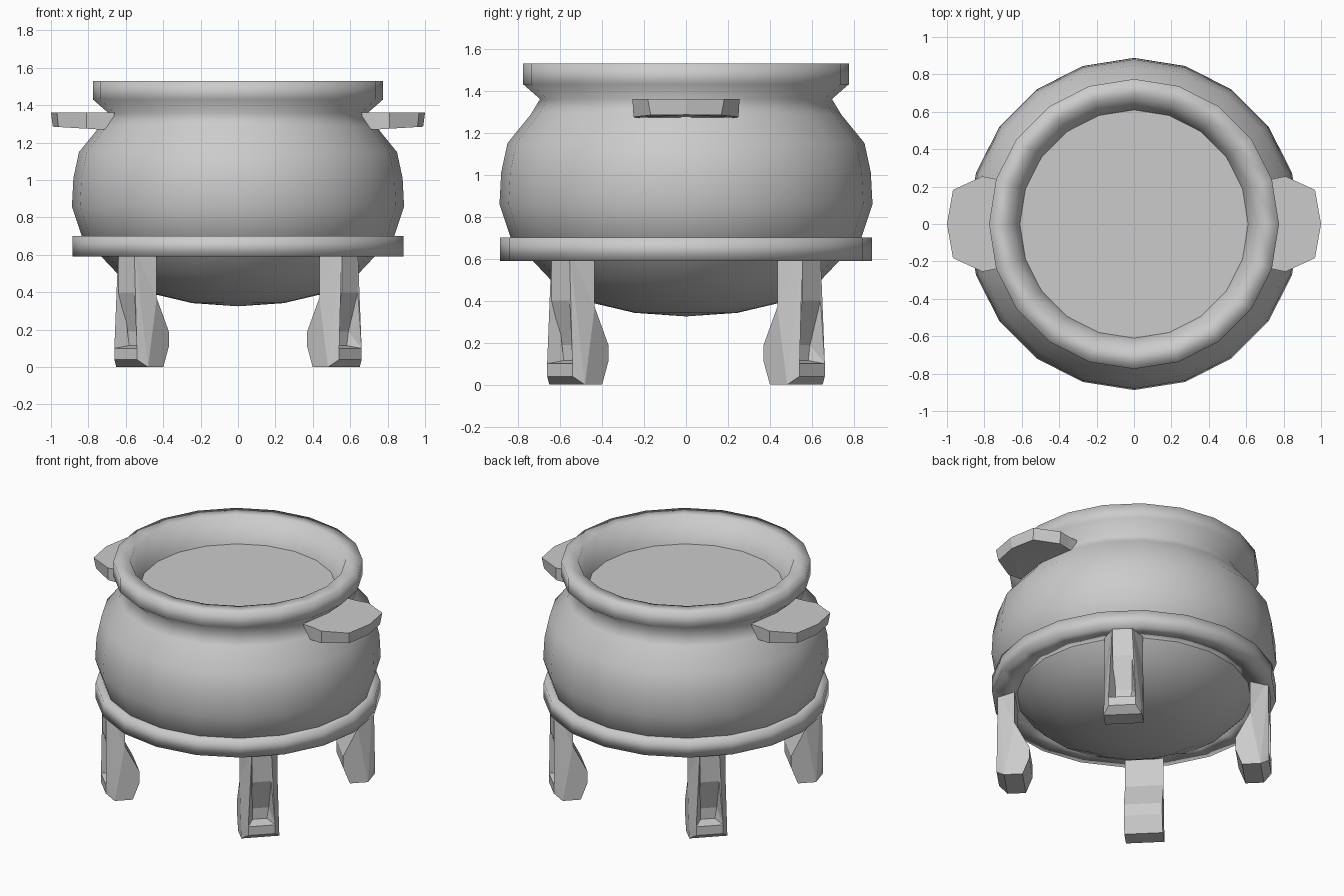
import bpy, bmesh, math

if "Cube" in bpy.data.objects:
    bpy.data.objects.remove(bpy.data.objects["Cube"])

SIDES = 20


def finish(name, bm, smooth=False):
    bmesh.ops.remove_doubles(bm, verts=bm.verts, dist=1e-5)
    bmesh.ops.recalc_face_normals(bm, faces=bm.faces)
    for f in bm.faces:
        f.smooth = smooth
    mesh = bpy.data.meshes.new(name)
    bm.to_mesh(mesh)
    bm.free()
    obj = bpy.data.objects.new(name, mesh)
    bpy.context.collection.objects.link(obj)
    return obj


def lathe(name, profile, closed=False):
    bm = bmesh.new()
    rings = []
    for r, z in profile:
        ring = []
        for i in range(SIDES):
            a = 2 * math.pi * i / SIDES
            ring.append(bm.verts.new((r * math.cos(a), r * math.sin(a), z)))
        rings.append(ring)
    n = len(rings)
    for k in range(n if closed else n - 1):
        a, b = rings[k], rings[(k + 1) % n]
        for i in range(SIDES):
            j = (i + 1) % SIDES
            bm.faces.new((a[i], a[j], b[j], b[i]))
    return finish(name, bm, True)


def prism(name, side_a, side_b, rot=0.0):
    """Solid between two matching outlines, turned about z."""
    bm = bmesh.new()
    a = [bm.verts.new(p) for p in side_a]
    b = [bm.verts.new(p) for p in side_b]
    caps = [bm.faces.new(a), bm.faces.new(b[::-1])]
    for i in range(len(a)):
        j = (i + 1) % len(a)
        bm.faces.new((a[i], b[i], b[j], a[j]))
    bmesh.ops.triangulate(bm, faces=caps)
    obj = finish(name, bm)
    obj.rotation_euler.z = rot
    return obj


# Pot: rounded bottom, belly, neck and flared rim
lathe("pot_body", [
    (0, 0.325), (0.245, 0.342), (0.44, 0.388), (0.645, 0.50), (0.73, 0.59),
    (0.835, 0.70), (0.888, 0.86), (0.88, 1.01), (0.85, 1.15), (0.74, 1.285),
    (0.695, 1.36), (0.775, 1.43), (0.775, 1.53), (0.67, 1.53), (0.61, 1.36)])

# Band around the belly
lathe("belly_band", [(0.72, 0.59), (0.885, 0.59), (0.885, 0.70), (0.80, 0.70)], closed=True)

# Flat surface of the contents
bm = bmesh.new()
bmesh.ops.create_circle(bm, cap_ends=True, segments=SIDES, radius=0.612)
contents = finish("contents", bm)
contents.location.z = 1.36

# Four legs with turned-up toes: (radius, height, half width)
LEG = [(0.845, 0.64, 0.06), (0.845, 0.40, 0.06), (0.778, 0.19, 0.057),
       (0.778, 0.115, 0.045), (0.85, 0.10, 0.085), (0.85, 0.04, 0.085),
       (0.80, 0.0, 0.12), (0.685, 0.0, 0.12), (0.643, 0.11, 0.12),
       (0.643, 0.19, 0.12), (0.735, 0.37, 0.12), (0.735, 0.64, 0.12)]
for k, tag in enumerate(("back_right", "back_left", "front_left", "front_right")):
    prism("leg_" + tag, [(r, -w, z) for r, z, w in LEG], [(r, w, z) for r, z, w in LEG],
          math.pi / 4 + k * math.pi / 2)

# Two slab handles
TOP = [(0.66, 0.235), (0.735, 0.24), (0.81, 0.255), (0.968, 0.182), (1.0, 0.0)]
LOW = [(0.68, 0.23), (0.735, 0.24), (0.81, 0.25), (0.96, 0.168), (0.99, 0.0)]


def mirrored(half):
    return half + [(x, -y) for x, y in half[-2::-1]]


for tag, rot in (("right", 0.0), ("left", math.pi)):
    prism("handle_" + tag,
          [(x, y, 1.36) for x, y in mirrored(TOP)],
          [(x, y, 1.27 + 0.06 * max(0, x - 0.735)) for x, y in mirrored(LOW)], rot)
